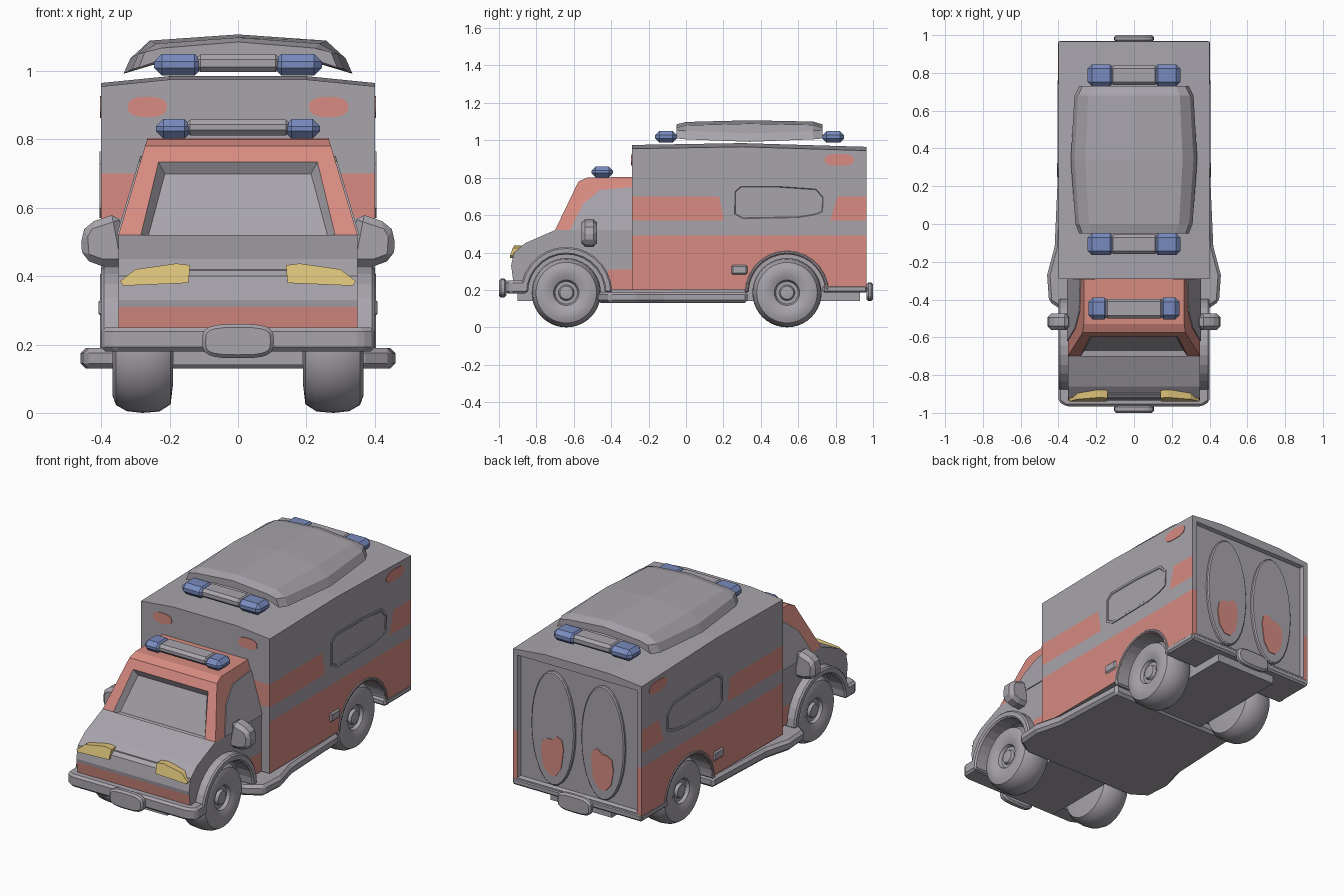
import bpy, bmesh, math

if "Cube" in bpy.data.objects:
    bpy.data.objects.remove(bpy.data.objects["Cube"])


def material(name, rgb):
    m = bpy.data.materials.new(name)
    m.diffuse_color = (*rgb, 1)
    m.use_nodes = True
    m.node_tree.nodes["Principled BSDF"].inputs["Base Color"].default_value = m.diffuse_color
    return m


GREY = material("grey paint", (0.39, 0.37, 0.41))
RED = material("red paint", (0.68, 0.26, 0.22))
BLUE = material("blue lamp", (0.19, 0.26, 0.52))
YELLOW = material("yellow headlight", (0.70, 0.53, 0.19))
AXES = {'x': lambda u, v, t: (t, u, v), 'y': lambda u, v, t: (u, t, v), 'z': lambda u, v, t: (u, v, t)}


def finish(bm, name, mats, smooth=False, bevel=0):
    me = bpy.data.meshes.new(name)
    bm.to_mesh(me)
    bm.free()
    ob = bpy.data.objects.new(name, me)
    bpy.context.collection.objects.link(ob)
    for m in mats:
        me.materials.append(m)
    if bevel:
        mod = ob.modifiers.new("bevel", 'BEVEL')
        mod.width, mod.segments = bevel, 1
    if smooth:
        bpy.ops.object.select_all(action='DESELECT')
        ob.select_set(True)
        bpy.context.view_layer.objects.active = ob
        bpy.ops.object.shade_smooth_by_angle(angle=math.radians(40))
    return ob


def loft_bm(rings):
    bm = bmesh.new()
    vs = [[bm.verts.new(p) for p in r] for r in rings]
    n = len(rings[0])
    for a, b in zip(vs, vs[1:]):
        for i in range(n):
            bm.faces.new((a[i], a[(i + 1) % n], b[(i + 1) % n], b[i]))
    bm.faces.new(vs[0])
    bm.faces.new(vs[-1])
    bmesh.ops.recalc_face_normals(bm, faces=bm.faces[:])
    return bm


def prism_bm(pts, axis, a, b):
    return loft_bm([[AXES[axis](u, v, t) for u, v in pts] for t in (a, b)])


def prism(name, pts, axis, a, b, mat, **kw):
    return finish(prism_bm(pts, axis, a, b), name, [mat], **kw)


def box(name, x, y, z, mat, bevel=0):
    pts = [(x[0], y[0]), (x[1], y[0]), (x[1], y[1]), (x[0], y[1])]
    return prism(name, pts, 'z', z[0], z[1], mat, bevel=bevel)


def ellipse(cu, cv, ru, rv, n=20, power=1.0):
    out = []
    for i in range(n):
        c, s = math.cos(i * math.tau / n), math.sin(i * math.tau / n)
        out.append((cu + ru * math.copysign(abs(c) ** power, c), cv + rv * math.copysign(abs(s) ** power, s)))
    return out


def arc(cy, cz, r, a0, a1, n=14):
    return [(cy + r * math.cos(math.radians(a0 + (a1 - a0) * i / n)),
             cz + r * math.sin(math.radians(a0 + (a1 - a0) * i / n))) for i in range(n + 1)]


def cut(bm, co, no):
    bmesh.ops.bisect_plane(bm, geom=bm.verts[:] + bm.edges[:] + bm.faces[:], plane_co=co, plane_no=no)


def taper(verts):
    # cab sides lean inwards above the hood line
    for v in verts:
        if v.co.z > 0.52:
            v.co.x -= math.copysign(0.3 * (v.co.z - 0.52), v.co.x)


WHEELS = (-0.64, 0.54)
WZ = 0.185

# box body with striped sides and recessed rear
prof = [(-0.29, 0.2), (-0.29, 0.955), (0.3, 0.965), (0.965, 0.945), (0.965, 0.2)] + arc(0.54, WZ, 0.205, 5, 175)
bm = prism_bm(prof, 'x', -0.4, 0.4)
rear = [f for f in bm.faces if f.normal.y > 0.9 and f.calc_center_median().y > 0.96]
bmesh.ops.inset_individual(bm, faces=rear, thickness=0.04, depth=0)
bmesh.ops.inset_individual(bm, faces=rear, thickness=0.01, depth=-0.02)
for z in (0.49, 0.57, 0.70):
    cut(bm, (0, 0, z), (0, 0, 1))
for y, lean in ((-0.27, 0), (0.19, 0.2), (0.79, -0.3)):
    cut(bm, (0, y, 0.635), (0, 1, lean))
for x in (-0.2, 0.2):
    cut(bm, (x, 0, 0), (1, 0, 0))
for v in bm.verts:
    if v.co.z > 0.94 and abs(v.co.x) < 0.3:
        v.co.z += 0.02
for f in bm.faces:
    c, n = f.calc_center_median(), f.normal
    low = c.z < 0.49
    band = 0.57 < c.z < 0.70 and (c.y < 0.19 or c.y > 0.79)
    side = abs(n.x) > 0.7 and abs(c.x) > 0.395
    front = n.y < -0.9 and c.y < -0.28 and band
    corner = n.y > 0.9 and abs(c.x) > 0.37 and low
    f.material_index = int((side and (low or band)) or front or corner)
finish(bm, "box_body", [GREY, RED])

# cab with hood, wheel tunnels and recessed windshield
prof = ([(-0.92, 0.22), (-0.935, 0.33), (-0.92, 0.40), (-0.86, 0.45), (-0.70, 0.52), (-0.575, 0.78),
         (-0.53, 0.80), (-0.27, 0.805), (-0.27, 0.2)] + arc(-0.64, WZ, 0.22, 5, 170))
bm = prism_bm(prof, 'x', -0.35, 0.35)
for z in (0.31, 0.52):
    cut(bm, (0, 0, z), (0, 0, 1))
cut(bm, (0, -0.42, 0), (0, 1, 0))
taper(bm.verts)
bm.normal_update()
glass = [f for f in bm.faces if f.normal.y < -0.5 and 0.56 < f.calc_center_median().z < 0.75]
bmesh.ops.inset_individual(bm, faces=glass, thickness=0.065, depth=0)
# stretch the glass outline down to the hood
for v in glass[0].verts:
    if v.co.z < 0.62:
        v.co.z -= 0.045
        v.co.y -= 0.045 * 0.125 / 0.26
        v.co.x *= 0.96
bm.normal_update()
inner = bmesh.ops.inset_individual(bm, faces=glass, thickness=0.03, depth=-0.03)['faces']
grey_faces = set(glass) | set(inner)
for f in bm.faces:
    c, n = f.calc_center_median(), f.normal
    lower = c.z < 0.31 and (c.y < -0.9 or (abs(n.x) > 0.7 and c.y > -0.42))
    f.material_index = int(f not in grey_faces and (c.z > 0.56 or lower))
finish(bm, "cab", [GREY, RED])

# underside and sills
box("chassis_core", (-0.19, 0.19), (-0.9, 0.93), (0.14, 0.42), GREY)
prism("running_boards", [(-0.36, -0.47), (0.36, -0.47), (0.45, -0.41), (0.46, -0.27), (0.42, -0.12), (0.4, 0.33),
                         (-0.4, 0.33), (-0.42, -0.12), (-0.46, -0.27), (-0.45, -0.41)],
      'z', 0.13, 0.19, GREY, bevel=0.015)
prism("front_bumper", [(-0.4, -0.85), (-0.4, -0.94), (-0.36, -0.965), (0.36, -0.965), (0.4, -0.94), (0.4, -0.85)],
      'z', 0.18, 0.25, GREY, bevel=0.012)
box("rear_bumper", (-0.403, 0.403), (0.73, 0.97), (0.185, 0.225), GREY, bevel=0.01)

# number plates
for name, y0, y1, z in (("front_plate", -1.0, -0.96, 0.21), ("rear_plate", 0.965, 1.0, 0.19)):
    prism(name, ellipse(0, z, 0.105, 0.05, 24, 0.6), 'y', y0, y1, GREY, bevel=0.01)

# wheel cross-section: radius, distance from centre line
TYRE = [(0.02, 0.352), (0.035, 0.35), (0.042, 0.335), (0.06, 0.335), (0.068, 0.352), (0.10, 0.366), (0.135, 0.367),
        (0.162, 0.357), (0.18, 0.325), (0.185, 0.28), (0.181, 0.23), (0.16, 0.197), (0.1, 0.19)]
WINDOW = [(0.25, 0.60), (0.25, 0.73), (0.29, 0.765), (0.5, 0.765), (0.70, 0.75), (0.745, 0.70), (0.74, 0.61),
          (0.69, 0.59), (0.6, 0.575), (0.3, 0.57)]

for s, tag in ((1, "right"), (-1, "left")):
    for cy, end in zip(WHEELS, ("front", "rear")):
        rings = [[(s * x, cy + r * math.cos(i * math.tau / 40), WZ + r * math.sin(i * math.tau / 40))
                  for i in range(40)] for r, x in TYRE]
        finish(loft_bm(rings), f"{end}_{tag}_wheel", [GREY], smooth=True)
        # wheel arch flare
        out = 0.245 if cy < 0 else 0.228
        ring = arc(cy, WZ, out, 0, 180) + arc(cy, WZ, 0.205, 180, 0)
        prism(f"{end}_{tag}_fender", ring, 'x', s * 0.3, s * (0.4 if cy < 0 else 0.404), GREY, bevel=0.008)
    # side window panel with shallow recess
    bm = prism_bm(WINDOW, 'x', s * 0.397, s * 0.405)
    face = [f for f in bm.faces if f.normal.x * s > 0.9]
    bmesh.ops.inset_individual(bm, faces=face, thickness=0.012, depth=0)
    bmesh.ops.inset_individual(bm, faces=face, thickness=0.004, depth=-0.004)
    finish(bm, f"{tag}_side_window", [GREY])
    # cab side window
    bm = prism_bm([(-0.62, 0.52), (-0.55, 0.66), (-0.46, 0.735), (-0.29, 0.75), (-0.29, 0.52)],
                  'x', s * 0.347, s * 0.355)
    taper(bm.verts)
    finish(bm, f"{tag}_cab_window", [GREY])
    # mirror
    prism(f"{tag}_mirror", [(s * x, z) for x, z in ((0.32, 0.43), (0.35, 0.585), (0.44, 0.555), (0.46, 0.52),
                                                  (0.455, 0.45), (0.40, 0.43))],
          'y', -0.56, -0.475, GREY, bevel=0.02)
    # headlight wedge following the nose
    lamp = ((0.145, 0.38), (0.14, 0.432), (0.18, 0.437), (0.30, 0.42), (0.345, 0.385), (0.335, 0.372))
    bm = prism_bm([(s * x, z) for x, z in lamp], 'y', -0.94, -0.88)
    for v in bm.verts:
        if v.co.z > 0.4 and v.co.y < -0.9:
            v.co.y += 0.6 * (v.co.z - 0.4)
    finish(bm, f"{tag}_headlight", [YELLOW])
    # oval red markers on side and front of the box
    prism(f"{tag}_side_marker", ellipse(0.82, 0.895, 0.08, 0.032, 16, 0.8), 'x', s * 0.397, s * 0.403, RED)
    prism(f"{tag}_front_marker", ellipse(s * 0.265, 0.895, 0.058, 0.03, 16, 0.8), 'y', -0.294, -0.288, RED)
    # rear door with red patch
    prism(f"{tag}_rear_door", ellipse(s * 0.155, 0.56, 0.135, 0.32, 28), 'y', 0.93, 0.962, GREY, bevel=0.006)
    patch = [(-0.07, 0.46), (-0.06, 0.51), (-0.03, 0.525), (0, 0.50), (0.03, 0.50), (0.06, 0.48), (0.07, 0.42),
             (0.055, 0.34), (0.02, 0.30), (-0.02, 0.30), (-0.055, 0.35)]
    prism(f"{tag}_door_patch", [(s * 0.155 + s * u, v) for u, v in patch], 'y', 0.96, 0.966, RED)
    # step in front of rear wheel
    box(f"{tag}_step", (s * 0.36, s * 0.408), (0.24, 0.33), (0.28, 0.335), GREY, bevel=0.01)

# domed roof cap, hollow below
rings = []
for y, w, zb, zt in ((-0.05, 0.29, 1.01, 1.085), (0.0, 0.31, 1.005, 1.098), (0.34, 0.335, 0.992, 1.107),
                     (0.68, 0.315, 1.005, 1.1), (0.73, 0.29, 1.01, 1.085)):
    rings.append([(-w, y, zb), (-0.94 * w, y, zb + 0.045), (-0.77 * w, y, zt - 0.018), (0, y, zt),
                  (0.77 * w, y, zt - 0.018), (0.94 * w, y, zb + 0.045), (w, y, zb),
                  (0.75 * w, y, zb + 0.025), (0, y, zb + 0.035), (-0.75 * w, y, zb + 0.025)])
finish(loft_bm(rings), "roof_cap", [GREY])

# light bars: grey middle, blue lamps at the ends
for name, y0, y1, z0, z1, xi, xo in (("cab_lightbar", -0.505, -0.39, 0.802, 0.86, 0.135, 0.24),
                                     ("front_lightbar", -0.165, -0.05, 0.987, 1.05, 0.105, 0.245),
                                     ("rear_lightbar", 0.73, 0.845, 0.987, 1.05, 0.105, 0.245)):
    box(name, (-xi - 0.02, xi + 0.02), (y0 + 0.006, y1 - 0.006), (z0 + 0.01, z1 - 0.002), GREY, bevel=0.015)
    for s in (1, -1):
        box(name + "_lamp", (s * xi, s * xo), (y0, y1), (z0, z1), BLUE, bevel=0.022)
